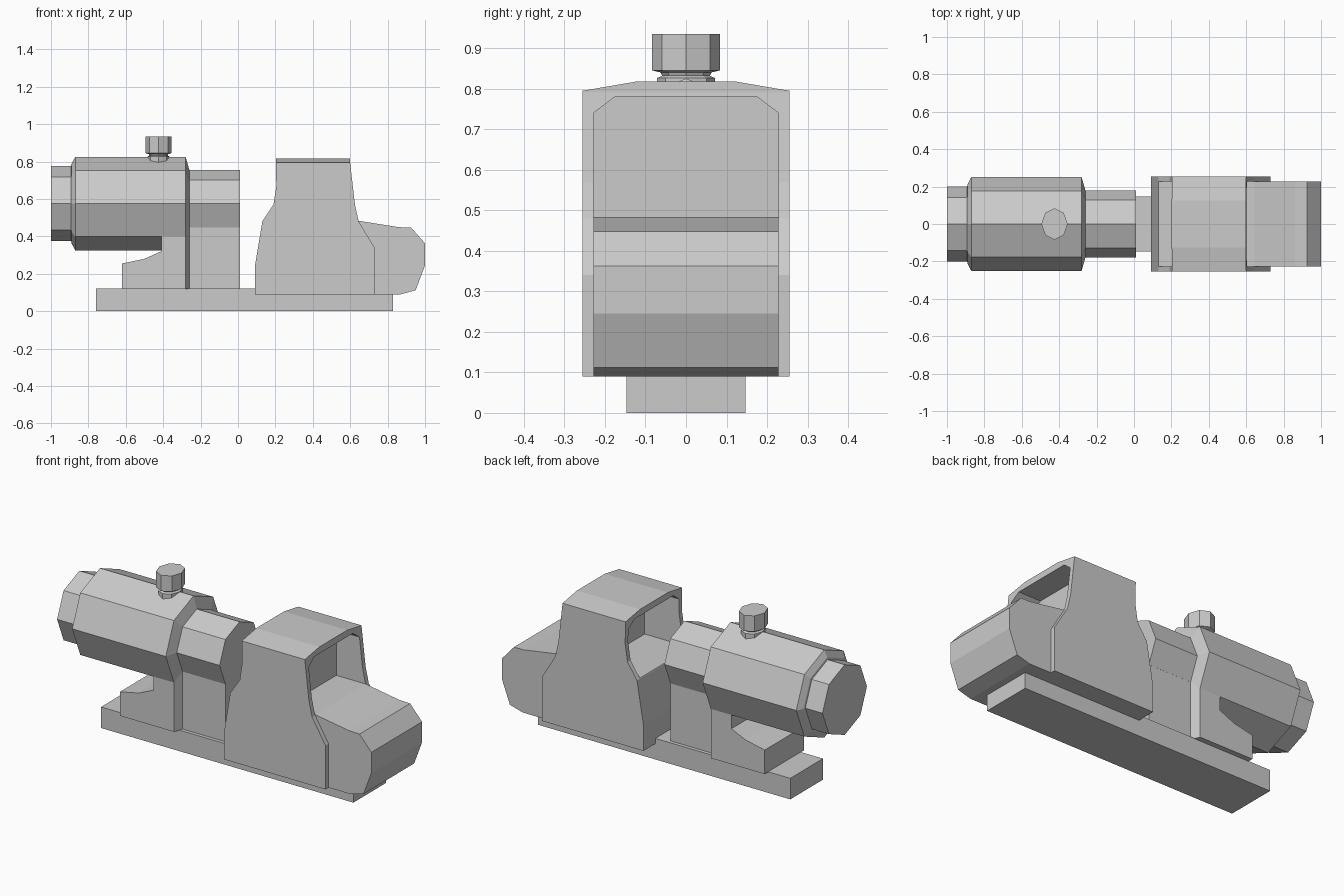
import bpy
from math import sin, cos, tau

if "Cube" in bpy.data.objects:
    bpy.data.objects.remove(bpy.data.objects["Cube"])


def build(name, rings):
    """Solid lofted through rings of equal length, with capped ends."""
    n = len(rings[0])
    verts = [p for r in rings for p in r]
    faces = [tuple(range(n)), tuple(range(len(verts) - n, len(verts)))]
    for k in range(len(rings) - 1):
        for i in range(n):
            j = (i + 1) % n
            faces.append((k * n + i, k * n + j, (k + 1) * n + j, (k + 1) * n + i))
    me = bpy.data.meshes.new(name)
    me.from_pydata(verts, [], faces)
    ob = bpy.data.objects.new(name, me)
    bpy.context.collection.objects.link(ob)
    bpy.context.view_layer.objects.active = ob
    bpy.ops.object.mode_set(mode='EDIT')
    bpy.ops.mesh.select_all(action='SELECT')
    bpy.ops.mesh.normals_make_consistent(inside=False)
    bpy.ops.object.mode_set(mode='OBJECT')
    return ob


def side_prism(name, profile, half):
    """Side profile (x, z) extruded to y = +-half."""
    return build(name, [[(x, y, z) for x, z in profile] for y in (-half, half)])


def end_prism(name, half_profile, x0, x1):
    """Mirrored end profile (y, z) extruded along x."""
    prof = half_profile + [(-y, z) for y, z in reversed(half_profile)]
    return build(name, [[(x, y, z) for y, z in prof] for x in (x0, x1)])


def boolean(ob, cutter, op):
    cutter.hide_render = True
    m = ob.modifiers.new(op, 'BOOLEAN')
    m.object, m.operation, m.solver = cutter, op, 'EXACT'
    bpy.context.view_layer.objects.active = ob
    bpy.ops.object.modifier_apply(modifier=m.name)
    bpy.data.objects.remove(cutter)


OCT = [(cos(i * tau / 8), sin(i * tau / 8)) for i in range(8)]

# Base rail
side_prism("base_rail", [(-.76, 0), (.83, 0), (.83, .12), (-.76, .12)], .147)

# Octagonal magnifier tube: (x, radius)
tube = [(-1, .2), (-.892, .2), (-.89, .213), (-.87, .25), (-.28, .25), (-.26, .18), (.01, .18)]
build("magnifier_tube", [[(x, r * c, .575 + r * s) for c, s in OCT] for x, r in tube])

# Mount under the tube: wide rear foot, tapering to a narrow front block
side_prism("mount_foot", [(-.62, .118), (-.28, .118), (-.28, .4), (-.41, .4), (-.41, .32),
                          (-.5, .28), (-.62, .255)], .177)
build("mount_block", [[(x, -y, .118), (x, y, .118), (x, y, z), (x, -y, z)]
                      for x, y, z in [(-.28, .177, .398), (-.26, .127, .448), (.01, .127, .448)]])

# Adjustment knob: (z, scale)
knob = [(.79, .85), (.826, .85), (.832, .7), (.84, .75), (.845, 1), (.935, 1)]
build("adjustment_knob", [[(-.425 + .07 * k * c, .084 * k * s, z) for c, s in OCT]
                          for z, k in knob])

# Sight hood: side outline, sloped roof, window cut through
hood = side_prism("sight_hood", [
    (.09, .09), (.73, .09), (.73, .34), (.645, .48), (.625, .57), (.6, .79), (.6, .9),
    (.2, .9), (.205, .67), (.19, .57), (.13, .48), (.09, .24)], .255)
boolean(hood, end_prism("roof_shape", [(.3, 0), (.3, .787), (.125, .817)], 0, 1), 'INTERSECT')
boolean(hood, end_prism("window_cutter", [(.228, .483), (.228, .74), (.175, .78)], 0, 1),
        'DIFFERENCE')

# Lens pane inside the hood
end_prism("lens_pane", [(.235, .47), (.235, .743), (.178, .786)], .42, .46)

# Front housing
side_prism("front_housing", [
    (.6, .09), (.87, .09), (.95, .112), (1, .245), (1, .363), (.925, .447), (.86, .449),
    (.645, .483), (.6, .483)], .228)
